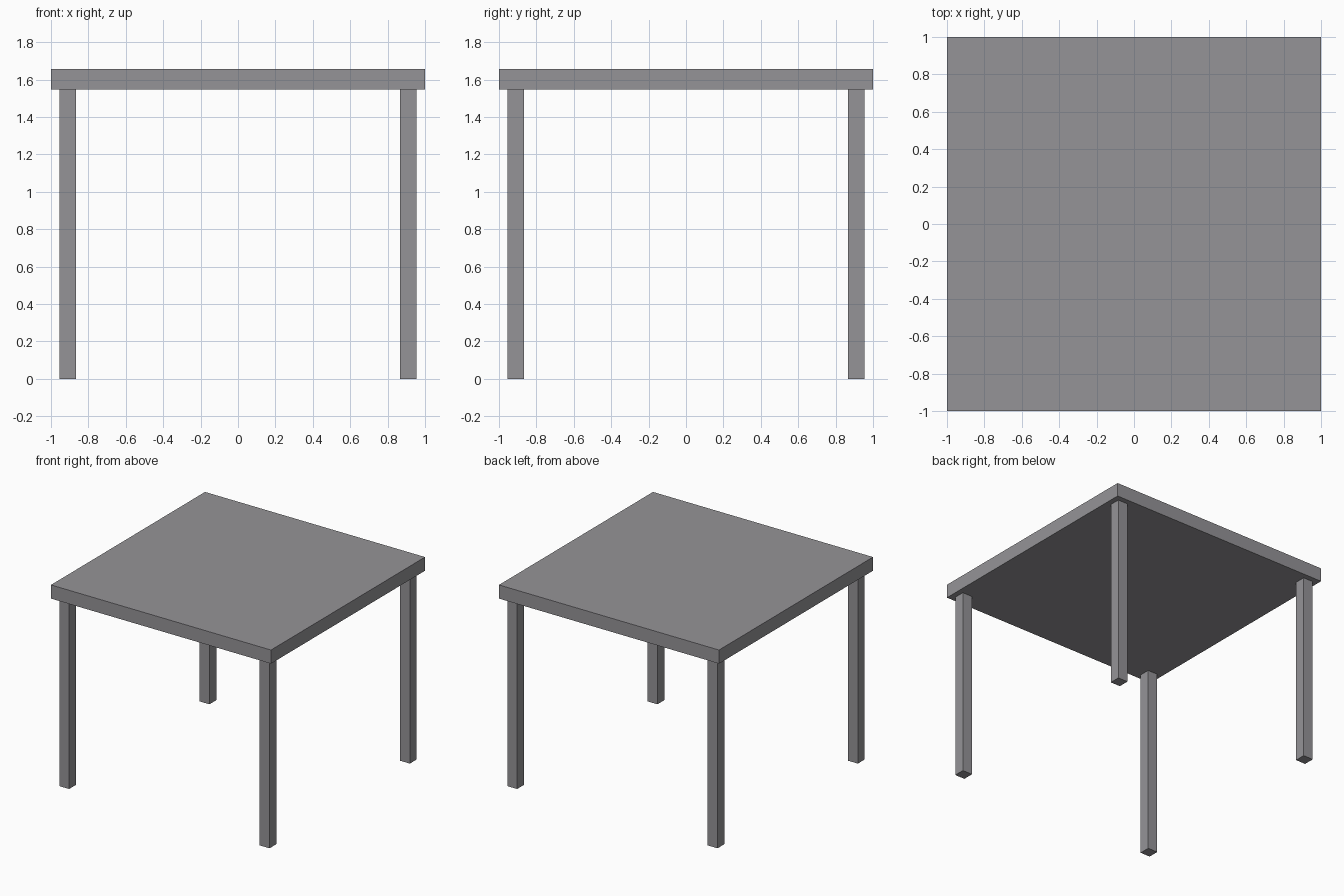
import bpy

if "Cube" in bpy.data.objects:
    bpy.data.objects.remove(bpy.data.objects["Cube"])

TOP_Z, UNDER_Z = 1.658, 1.546
LEG_POS, LEG_W = 0.911, 0.089

grey = bpy.data.materials.new("neutral grey")
grey.diffuse_color = (0.30, 0.295, 0.31, 1)
grey.use_nodes = True
grey.node_tree.nodes["Principled BSDF"].inputs["Base Color"].default_value = grey.diffuse_color


def box(name, center, size):
    bpy.ops.mesh.primitive_cube_add(size=1, location=center)
    ob = bpy.context.object
    ob.name = name
    ob.scale = size
    bpy.ops.object.transform_apply(location=False, rotation=False, scale=True)
    ob.data.materials.append(grey)
    return ob


# square table top
box("table_top", (0, 0, (TOP_Z + UNDER_Z) / 2), (2, 2, TOP_Z - UNDER_Z))

# four straight legs
for side, sx in (("left", -1), ("right", 1)):
    for end, sy in (("front", -1), ("back", 1)):
        box(f"{end}_{side}_leg", (sx * LEG_POS, sy * LEG_POS, UNDER_Z / 2),
            (LEG_W, LEG_W, UNDER_Z))
